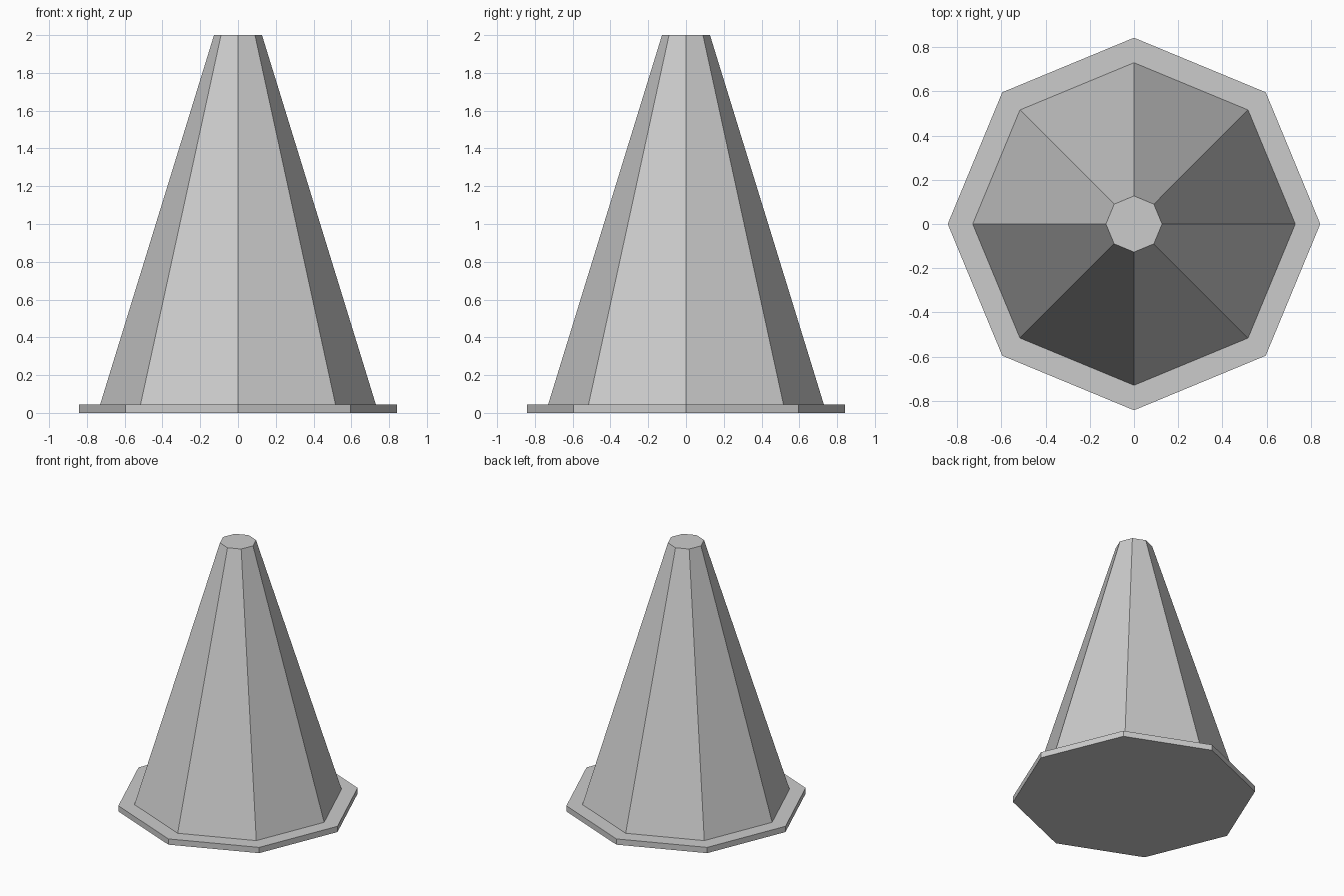
import bpy

if "Cube" in bpy.data.objects:
    bpy.data.objects.remove(bpy.data.objects["Cube"])

SIDES = 8


def tapered_prism(name, r_bottom, r_top, z_bottom, z_top):
    """Flat-sided octagonal prism with corners on the x and y axes."""
    bpy.ops.mesh.primitive_cone_add(
        vertices=SIDES, radius1=r_bottom, radius2=r_top,
        depth=z_top - z_bottom, location=(0, 0, (z_bottom + z_top) / 2))
    obj = bpy.context.object
    obj.name = obj.data.name = name
    return obj


# Thin base plate
tapered_prism("base_plate", 0.843, 0.843, 0.0, 0.044)

# Tall tapering body with a flat tip
tapered_prism("cone_body", 0.73, 0.127, 0.044, 2.0)
